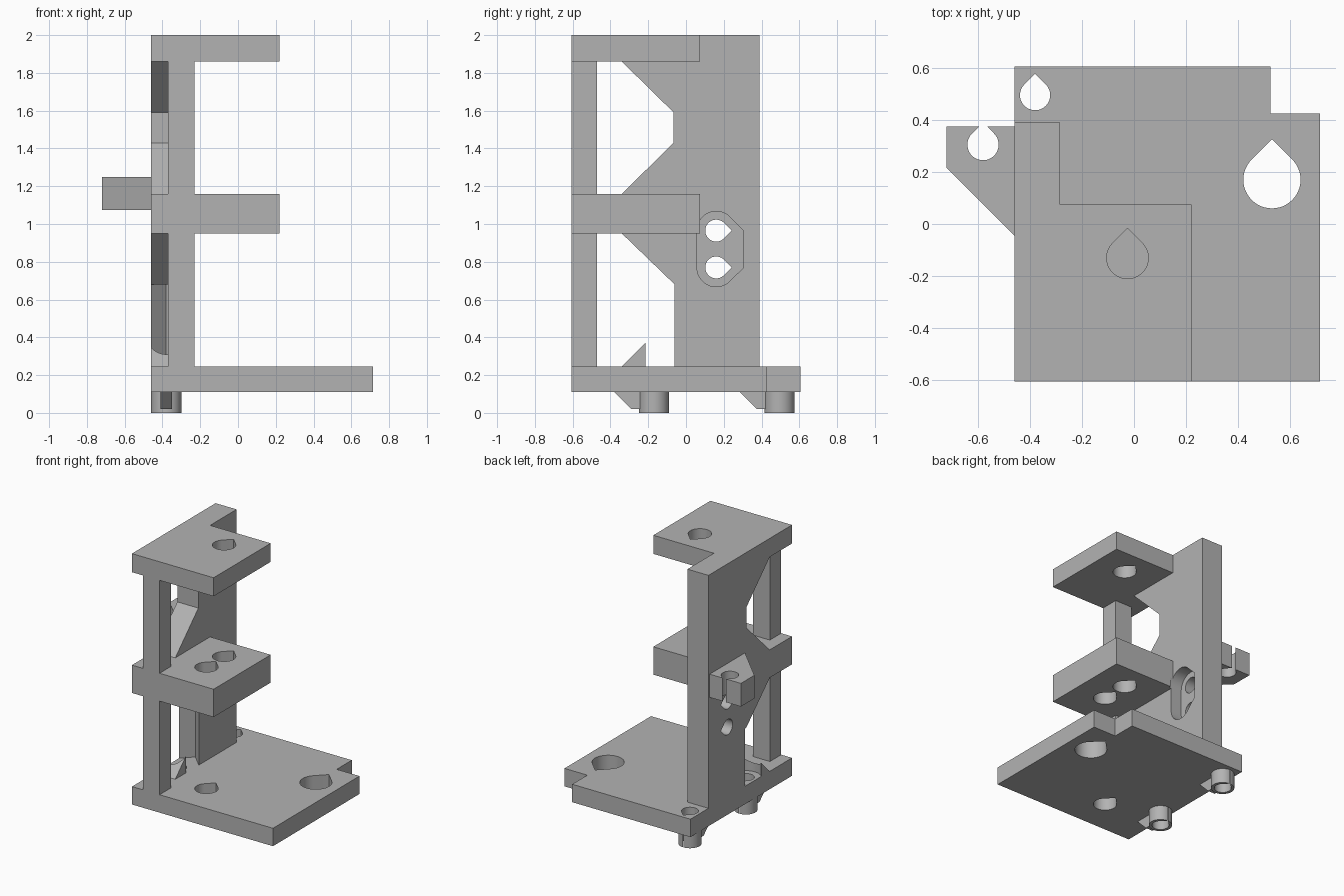
import bpy, bmesh, math
from mathutils import Vector

if "Cube" in bpy.data.objects:
    bpy.data.objects.remove(bpy.data.objects["Cube"], do_unlink=True)

grey = bpy.data.materials.new("plain grey")
grey.use_nodes = True
grey.diffuse_color = (0.45, 0.45, 0.45, 1)
grey.node_tree.nodes["Principled BSDF"].inputs["Base Color"].default_value = (0.45, 0.45, 0.45, 1)


def prism(name, outline, lo, hi, axis="z"):
    """Extrude a 2D outline: (x, y) along z, or (y, z) along x."""
    bm = bmesh.new()
    place = (lambda a, b: (a, b, lo)) if axis == "z" else (lambda a, b: (lo, a, b))
    face = bm.faces.new([bm.verts.new(place(a, b)) for a, b in outline])
    top = bmesh.ops.extrude_face_region(bm, geom=[face])["geom"]
    step = Vector((0, 0, hi - lo)) if axis == "z" else Vector((hi - lo, 0, 0))
    bmesh.ops.translate(bm, vec=step, verts=[v for v in top if isinstance(v, bmesh.types.BMVert)])
    bmesh.ops.recalc_face_normals(bm, faces=bm.faces)
    mesh = bpy.data.meshes.new(name)
    bm.to_mesh(mesh)
    bm.free()
    mesh.materials.append(grey)
    ob = bpy.data.objects.new(name, mesh)
    bpy.context.collection.objects.link(ob)
    return ob


def rect(x0, x1, y0, y1):
    return [(x0, y0), (x1, y0), (x1, y1), (x0, y1)]


def arc(cx, cy, r, start, end, n=36):
    angles = [math.radians(start + (end - start) * i / n) for i in range(n + 1)]
    return [(cx + r * math.cos(a), cy + r * math.sin(a)) for a in angles]


def teardrop(cx, cy, r):
    """Round hole with a 45 degree point towards the second axis."""
    return arc(cx, cy, r, 135, 405) + [(cx, cy + r * math.sqrt(2))]


def combine(body, other, operation):
    mod = body.modifiers.new("join", "BOOLEAN")
    mod.operation, mod.solver, mod.object = operation, "EXACT", other
    bpy.context.view_layer.objects.active = body
    bpy.ops.object.modifier_apply(modifier=mod.name)
    bpy.data.objects.remove(other, do_unlink=True)


LEFT, FRONT, BACK = -0.46, -0.605, 0.39
INNER = -0.285
PEG_X, PEG_Y = -0.38, (-0.17, 0.495)

# Side wall with sloping gussets under and over the shelves
wall = prism("frame", [(BACK, 0.2), (BACK, 2), (-0.34, 2), (-0.34, 1.86), (-0.065, 1.59),
                       (-0.065, 1.43), (-0.34, 1.16), (-0.34, 0.95), (-0.06, 0.68),
                       (-0.06, 0.525), (-0.34, 0.245), (-0.34, 0.2)], LEFT, INNER, "x")

# Screwdriver clearance in the lower gusset
clear = arc(PEG_X, PEG_Y[0], 0.105, 180, 360) + [(PEG_X + 0.105, -0.07), (PEG_X, 0.035), (PEG_X - 0.105, -0.07)]
combine(wall, prism("clearance", clear, 0.245, 0.68), "DIFFERENCE")

# Base plate with a notched back corner
parts = [prism("base_plate", [(LEFT, FRONT), (0.715, FRONT), (0.715, 0.425), (0.525, 0.425),
                              (0.525, 0.605), (LEFT, 0.605)], 0.11, 0.245)]
# Shelves and front post
for name, z0, z1 in (("middle_shelf", 0.95, 1.16), ("top_shelf", 1.86, 2)):
    parts.append(prism(name, rect(LEFT, 0.22, FRONT, 0.075), z0, z1))
parts.append(prism("front_post", rect(-0.37, -0.23, FRONT, -0.47), 0.2, 1.9))
# Side cable hook
parts.append(prism("side_hook", [(-0.4, 0.375), (-0.72, 0.375), (-0.72, 0.215), (LEFT, -0.045),
                                 (-0.4, -0.045)], 1.075, 1.25))
# Locating pegs with sloping keys
for y in PEG_Y:
    parts.append(prism("peg", arc(PEG_X, y, 0.08, 0, 350, 35), 0, 0.15))
    parts.append(prism("peg_key", [(y - 0.21, 0.11), (y - 0.12, 0.02), (y, 0.02), (y, 0.15),
                                   (y - 0.21, 0.15)], -0.41, -0.35, "x"))
for part in parts:
    combine(wall, part, "UNION")

# Vertical teardrop holes: x, y, radius, bottom, top
holes = [(-0.025, -0.13, 0.08, 1.8, 2.1), (-0.025, -0.13, 0.08, 0.9, 1.2),
         (-0.025, -0.34, 0.08, 0.9, 1.2), (-0.025, -0.34, 0.08, 0, 0.3),
         (0.53, 0.17, 0.11, 0, 0.3), (-0.58, 0.305, 0.06, 1, 1.3)]
holes += [(PEG_X, y, 0.058, -0.1, 0.3) for y in PEG_Y]
for x, y, r, z0, z1 in holes:
    combine(wall, prism("hole", teardrop(x, y, r), z0, z1), "DIFFERENCE")

# Recess in the wall with two cross holes
HY, HZ = 0.16, (0.77, 0.965)
recess = (arc(HY, HZ[1], 0.102, 45, 180) + arc(HY, HZ[0], 0.102, 180, 315)
          + [(HY + 0.145, HZ[0]), (HY + 0.145, HZ[1])])
combine(wall, prism("recess", recess, INNER - 0.09, INNER + 0.02, "x"), "DIFFERENCE")
for z in HZ:
    drop = [(b, a) for a, b in teardrop(z, HY, 0.058)]
    combine(wall, prism("cross_hole", drop, -0.5, -0.25, "x"), "DIFFERENCE")

# Smooth the bores, keep the edges crisp
wall.name = "mounting_frame"
bpy.ops.object.select_all(action="DESELECT")
wall.select_set(True)
bpy.context.view_layer.objects.active = wall
bpy.ops.object.shade_smooth_by_angle(angle=math.radians(25))
